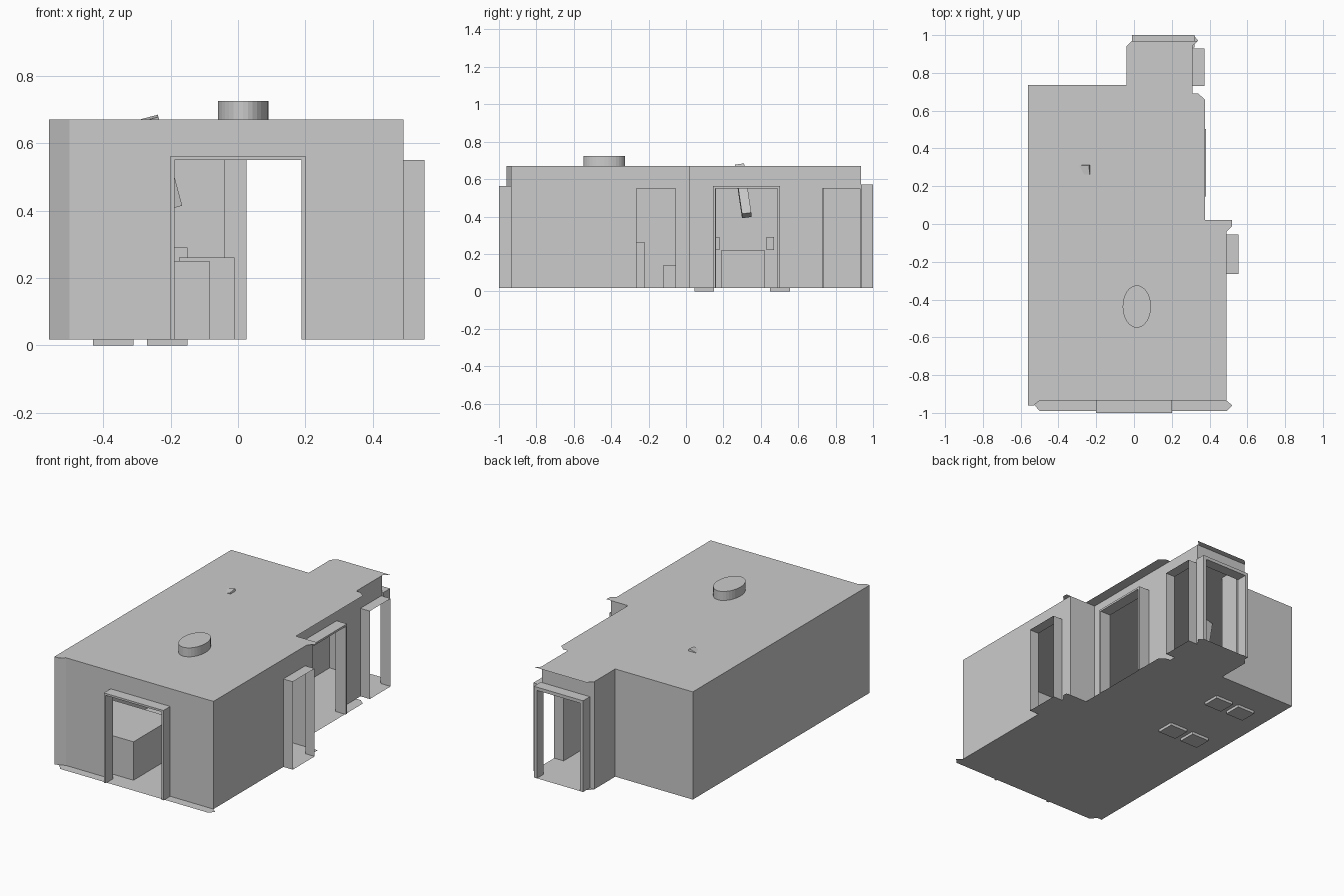
import bpy, bmesh, math
from mathutils import Vector

if "Cube" in bpy.data.objects:
    bpy.data.objects.remove(bpy.data.objects["Cube"])

FLOOR, CEIL, DOOR = 0.017, 0.67, 0.55


def mesh_object(name, polys):
    """Object from a list of polygons, each a list of points."""
    bm = bmesh.new()
    for poly in polys:
        bm.faces.new([bm.verts.new(p) for p in poly])
    bmesh.ops.remove_doubles(bm, verts=bm.verts, dist=1e-5)
    me = bpy.data.meshes.new(name)
    bm.to_mesh(me)
    bm.free()
    ob = bpy.data.objects.new(name, me)
    bpy.context.collection.objects.link(ob)
    return ob


def box(name, x, y, z, rot=(0, 0, 0)):
    """Box from (min, max) ranges."""
    bpy.ops.mesh.primitive_cube_add(
        size=1, location=[(r[0] + r[1]) / 2 for r in (x, y, z)], rotation=rot)
    ob = bpy.context.object
    ob.name = name
    ob.scale = [r[1] - r[0] for r in (x, y, z)]
    return ob


def wall(name, p, q, opening=None):
    """Sheet wall from p to q; opening = (start, end, top) along the wall."""
    p, q = Vector(p), Vector(q)
    d = (q - p).normalized()
    length = (q - p).length

    def panel(a, b, z0, z1):
        pa, pb = p + d * a, p + d * b
        return [(*pa, z0), (*pb, z0), (*pb, z1), (*pa, z1)]
    if opening:
        a, b, top = opening
        polys = [panel(0, a, FLOOR, CEIL), panel(b, length, FLOOR, CEIL),
                 panel(a, b, top, CEIL)]
    else:
        polys = [panel(0, length, FLOOR, CEIL)]
    return mesh_object(name, polys)


# Floor and ceiling sheets share the stepped outline with clipped corner tabs
shared = [(0.52, -0.96), (0.49, -0.935), (0.49, -0.04), (0.52, -0.01),
          (0.52, 0.02), (0.375, 0.02), (0.375, 0.66), (0.34, 0.69), (0.31, 0.69),
          (0.31, 0.945), (0.34, 0.97)]
floor_outline = [(-0.56, -0.955), (-0.53, -0.955), (-0.5, -0.99), (0.49, -0.99)] + shared + [
    (0.315, 1.0), (-0.01, 1.0), (-0.01, 0.97), (-0.04, 0.94), (-0.04, 0.735), (-0.56, 0.735)]
ceiling_outline = [(-0.56, -0.96), (-0.53, -0.96), (-0.5, -0.935), (0.49, -0.935)] + shared + [
    (-0.01, 0.97), (-0.04, 0.94), (-0.04, 0.735), (-0.56, 0.735)]
mesh_object("floor", [[(x, y, FLOOR) for x, y in reversed(floor_outline)]])
mesh_object("ceiling", [[(x, y, CEIL) for x, y in ceiling_outline]])

# Walls, counter-clockwise, with door openings
wall("front_wall", (-0.5, -0.935), (0.49, -0.935), (0.31, 0.69, DOOR))
wall("right_front_wall", (0.49, -0.935), (0.49, 0.02), (0.67, 0.88, DOOR))
wall("step_wall", (0.49, 0.02), (0.31, 0.02))
wall("window_wall", (0.31, 0.02), (0.31, 0.71), (0.14, 0.48, DOOR))
wall("right_back_wall", (0.31, 0.71), (0.31, 0.935), (0.02, 0.22, DOOR))
wall("back_wall", (0.31, 0.935), (-0.04, 0.935), (0.01, 0.285, DOOR))
wall("alcove_wall", (-0.04, 0.935), (-0.04, 0.735))
wall("rear_wall", (-0.04, 0.735), (-0.56, 0.735))
wall("left_wall", (-0.56, 0.735), (-0.56, -0.96))
wall("corner_wall", (-0.56, -0.96), (-0.5, -0.935))

# Front doorway frame and back doorway frame
for name, x0, x1, y, t in (("front", -0.2, 0.2, (-1.0, -0.93), 0.012),
                           ("back", -0.01, 0.32, (0.935, 1.0), 0.02)):
    top = DOOR + t
    box(name + "_left_jamb", (x0, x0 + t), y, (FLOOR, top))
    box(name + "_right_jamb", (x1 - t, x1), y, (FLOOR, top))
    box(name + "_lintel", (x0 + t, x1 - t), y, (DOOR, top))

# Side window frame
box("window_near_jamb", (0.31, 0.38), (0.145, 0.157), (FLOOR, 0.562))
box("window_far_jamb", (0.31, 0.38), (0.49, 0.502), (FLOOR, 0.562))
box("window_lintel", (0.31, 0.38), (0.157, 0.49), (DOOR, 0.562))

# Thin-sided passages through the right walls
for name, x0, y0, y1 in (("near", 0.49, -0.265, -0.055), ("far", 0.31, 0.73, 0.93)):
    x1 = x0 + 0.063
    mesh_object(name + "_side_passage", [
        [(x0, y0, FLOOR), (x1, y0, FLOOR), (x1, y0, DOOR), (x0, y0, DOOR)],
        [(x0, y0, DOOR), (x1, y0, DOOR), (x1, y1, DOOR), (x0, y1, DOOR)],
        [(x0, y1, DOOR), (x1, y1, DOOR), (x1, y1, FLOOR), (x0, y1, FLOOR)],
        [(x0, y1, FLOOR), (x1, y1, FLOOR), (x1, y0, FLOOR), (x0, y0, FLOOR)]])

# Roof vent
bpy.ops.mesh.primitive_cylinder_add(vertices=32, radius=1, depth=1,
                                    location=(0.015, -0.437, 0.697))
vent = bpy.context.object
vent.name = "roof_vent"
vent.scale = (0.075, 0.112, 0.055)

# Furniture inside
box("counter", (-0.5, -0.085), (-0.88, -0.5), (FLOOR, 0.25))
box("rear_counter", (-0.175, -0.01), (-0.48, -0.22), (FLOOR, 0.26))
box("low_stool", (-0.3, -0.2), (-0.12, -0.04), (FLOOR, 0.14))
box("couch_seat", (-0.43, -0.15), (0.19, 0.42), (FLOOR, 0.22))
for side, y in (("near", (0.14, 0.18)), ("far", (0.43, 0.47))):
    box("couch_arm_" + side, (-0.43, -0.15), y, (0.22, 0.29))

# Foot pads showing below the floor
for i, x in enumerate(((-0.43, -0.31), (-0.27, -0.15))):
    for j, y in enumerate(((0.045, 0.15), (0.45, 0.555))):
        box(f"foot_pad_{i}_{j}", x, y, (0.0, 0.02))

# Leaning panel that pokes through the ceiling
box("leaning_panel", (-0.29, -0.2), (0.28, 0.33), (0.4, 0.675),
    (math.radians(8), math.radians(-15), 0))
